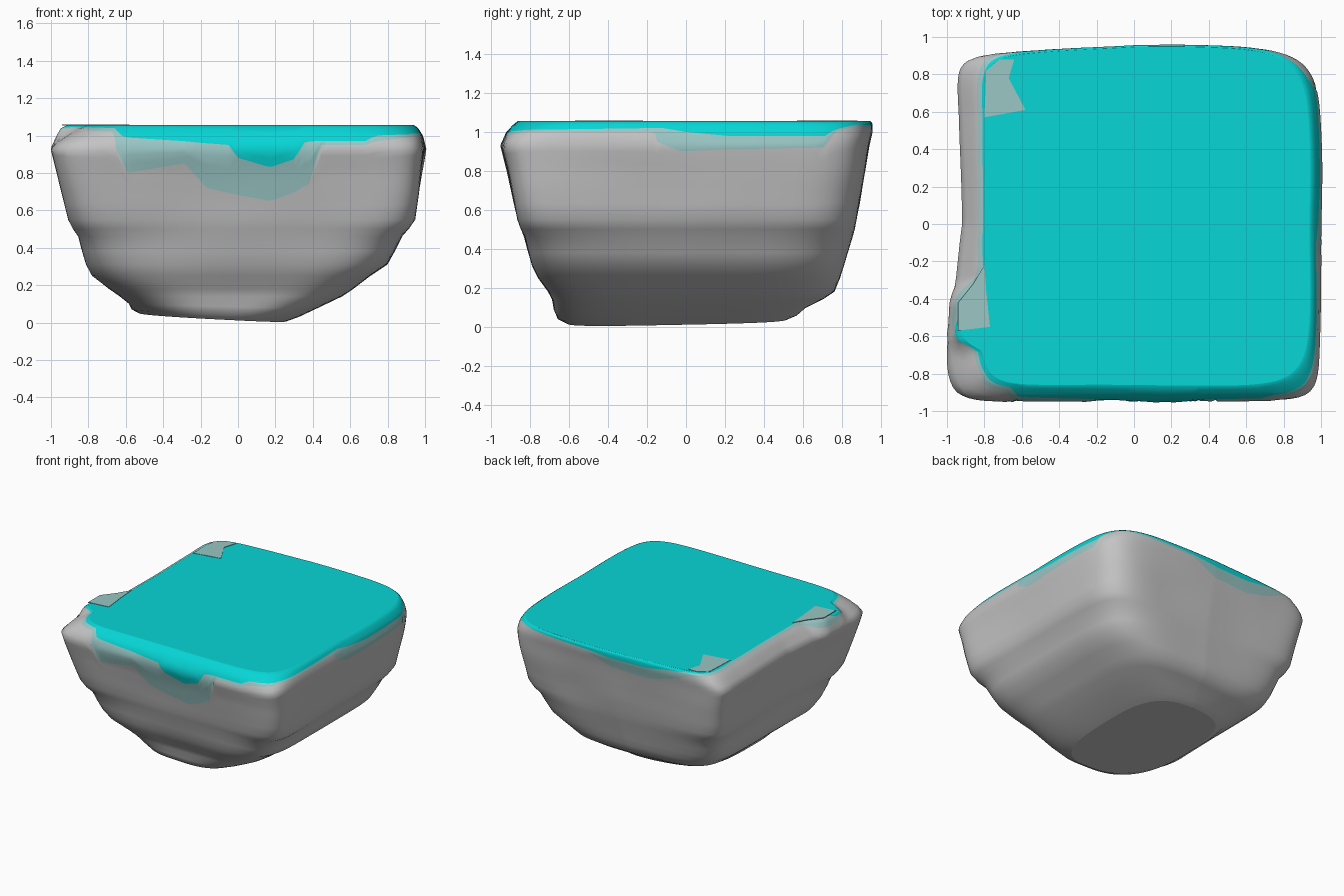
import bpy, bmesh, math
from mathutils import noise, Vector

cube = bpy.data.objects.get("Cube")
if cube:
    bpy.data.objects.remove(cube)


def make_material(name, colour):
    mat = bpy.data.materials.new(name)
    mat.use_nodes = True
    mat.diffuse_color = (*colour, 1)
    shader = mat.node_tree.nodes["Principled BSDF"]
    shader.inputs["Base Color"].default_value = (*colour, 1)
    shader.inputs["Roughness"].default_value = 0.8
    return mat


stone = make_material("grey stone", (.55, .55, .55))
fringe = make_material("pale teal fringe", (.32, .57, .56))
turquoise = make_material("turquoise top", (.002, .67, .67))


def sample(table, value):
    """Linear interpolation in a table of (key, values...)."""
    if value <= table[0][0]:
        return table[0][1:]
    for low, high in zip(table, table[1:]):
        if value <= high[0]:
            f = (value - low[0]) / (high[0] - low[0])
            return tuple(a + (b - a) * f for a, b in zip(low[1:], high[1:]))
    return table[-1][1:]


# Rock silhouette: height, x min, x max, y min, y max
PROFILE = [
    (0, -.53, .26, -.61, .52), (.03, -.57, .33, -.66, .57),
    (.08, -.59, .43, -.68, .61), (.14, -.64, .56, -.69, .7),
    (.18, -.7, .62, -.71, .76), (.25, -.79, .71, -.76, .79),
    (.31, -.82, .8, -.79, .81), (.38, -.84, .84, -.81, .83),
    (.46, -.86, .88, -.83, .855), (.5, -.88, .91, -.845, .865),
    (.55, -.9, .94, -.86, .875), (.8, -.96, .975, -.91, .92),
    (.93, -1, 1, -.95, .94), (1, -.97, .985, -.92, .955),
    (1.04, -.95, .96, -.88, .955), (1.055, -.92, .94, -.86, .945),
]
TOP = PROFILE[-1][0]

# Ledges that jut out only near the corners: height, amount
CORNER_LEDGE = [(.46, 0), (.5, .03), (.55, .04), (.8, .02), (.93, 0)]

# Squareness of the outline by height: general, back right, front left
SQUARENESS = [(0, 3.2, 3.2, 2.2), (.25, 6, 5, 5), (.55, 9, 6, 8),
              (.95, 13, 7, 12), (TOP, 8, 6, 8)]

# How far the hollow left side is pushed in along y: body, rim
LEFT_HOLLOW = [(-.9, 0, .1), (-.68, 0, .1), (-.62, 0, 0), (-.42, .01, .01),
               (-.3, .05, .12), (0, .09, .12), (.6, .07, .12), (.9, .05, .1)]

# Lower paint edges on each side: position along side, fringe, turquoise
EDGES = {
    "front": [(-.9, 1.03, 1.045), (-.68, 1.02, 1.04), (-.62, .96, 1.0), (-.59, .8, .99),
              (-.28, .85, .97), (-.18, .72, .96), (-.05, .69, .95), (0, .68, .88),
              (.16, .65, .83), (.3, .7, .88), (.32, .72, .96), (.38, .75, .97),
              (.41, .95, .97), (.65, .95, .97), (.7, .97, 1), (.95, 1, 1.01)],
    "right": [(-.9, 1, 1.01), (-.18, 1, 1.02), (-.15, .95, 1.02), (-.02, .9, 1),
              (.2, .91, .98), (.73, .92, .98), (.76, 1, 1.01), (.9, 1.03, 1.04)],
    "back": [(-.9, 1.04, 1.05), (-.68, 1.02, 1.045), (-.5, .96, 1.03), (-.3, .91, 1),
             (0, .92, 1), (.2, 1, 1.02), (.9, 1.03, 1.04)],
    "left": [(-.7, 1.04, 1.046), (-.62, 1.01, 1.02), (-.57, .99, 1.03), (-.54, .98, 1.05),
             (-.38, .99, 1.05), (-.3, 1.04, 1.05), (.9, 1.04, 1.05)],
}


def unit_outline(angle, power):
    c, s = math.cos(angle), math.sin(angle)
    r = (abs(c) ** power + abs(s) ** power) ** (-1 / power)
    return c * r, s * r


def rock_point(angle, z):
    """Point on the rock wall at a given direction and height."""
    x0, x1, y0, y1 = sample(PROFILE, z)
    general, back_right, front_left = sample(SQUARENESS, z)
    power = {0: back_right, 2: front_left}.get(int(angle / (math.pi / 2)), general)
    u, v = unit_outline(angle, power)
    ledge = 1 + sample(CORNER_LEDGE, z)[0] * abs(u * v) ** 3
    x = (x0 + x1) / 2 + u * ledge * (x1 - x0) / 2
    y = (y0 + y1) / 2 + v * ledge * (y1 - y0) / 2
    body, rim = sample(LEFT_HOLLOW, y)
    blend = min(max((z - .95) / .1, 0), 1)
    x += (body * z * (1 - blend) + rim * blend) * max(0, -u) ** 4
    y -= .045 * max(0, -u) * max(0, v) ** 4
    # gentle unevenness, and a slanting underside
    swell = 1 + .01 * noise.noise(Vector((x * 2, y * 2, z * 3)))
    x, y = x * swell, y * swell
    z += max(0, .14 - z) / .14 * (.045 * (.3 - x) / .87 + .02 * (y + .4))
    return x, y, max(z, 0)


def paint_edges(angle):
    u, v = unit_outline(angle, 8)
    if abs(u) > abs(v):
        side, along = ("right" if u > 0 else "left"), v
    else:
        side, along = ("back" if v > 0 else "front"), u
    return sample(EDGES[side], along * .95)


def span(low, high, count):
    return [low + (high - low) * (i + 1) / count for i in range(count)]


# Floating rock: rows follow the paint edges so each band has a clean border
COLUMNS = 240
bm = bmesh.new()
columns = []
for i in range(COLUMNS):
    angle = math.tau * i / COLUMNS
    pale, teal = paint_edges(angle)
    ledges = [row[0] for row in PROFILE if row[0] < .6]
    heights = ledges + span(.6, pale, 12) + span(pale, teal, 4) + span(teal, TOP, 5)
    columns.append([bm.verts.new(rock_point(angle, z)) for z in heights])
fringe_row = len(ledges) + 11
teal_row = fringe_row + 4
for i, column in enumerate(columns):
    following = columns[(i + 1) % COLUMNS]
    for row in range(len(column) - 1):
        face = bm.faces.new((column[row], following[row],
                             following[row + 1], column[row + 1]))
        face.material_index = (row >= fringe_row) + (row >= teal_row)
underside = bm.faces.new([c[0] for c in reversed(columns)])
cap = bm.faces.new([c[-1] for c in columns])
cap.material_index = 2
# an inner ring keeps the large flat faces evenly shaded
bmesh.ops.inset_individual(bm, faces=[underside, cap], thickness=.02)
mesh = bpy.data.meshes.new("floating_rock")
bm.to_mesh(mesh)
bm.free()
for mat in (stone, fringe, turquoise):
    mesh.materials.append(mat)
rock = bpy.data.objects.new("floating_rock", mesh)
bpy.context.collection.objects.link(rock)
bpy.context.view_layer.objects.active = rock
rock.select_set(True)
bpy.ops.object.shade_smooth_by_angle(angle=math.radians(80))


def top_patch(name, outline):
    """Thin pale plate lying on the top."""
    bm = bmesh.new()
    base = bm.faces.new([bm.verts.new((x, y, TOP - .002)) for x, y in outline])
    result = bmesh.ops.extrude_face_region(bm, geom=[base])
    verts = [g for g in result["geom"] if isinstance(g, bmesh.types.BMVert)]
    bmesh.ops.translate(bm, verts=verts, vec=(0, 0, .005))
    bmesh.ops.recalc_face_normals(bm, faces=bm.faces)
    data = bpy.data.meshes.new(name)
    bm.to_mesh(data)
    bm.free()
    data.materials.append(fringe)
    bpy.context.collection.objects.link(bpy.data.objects.new(name, data))


top_patch("back_corner_patch", [(-.8, .57), (-.58, .61), (-.67, .78), (-.64, .88),
                                (-.72, .88), (-.79, .82)])
top_patch("left_edge_patch", [(-.94, -.57), (-.77, -.55), (-.79, -.36), (-.8, -.22),
                              (-.86, -.32), (-.94, -.42)])
